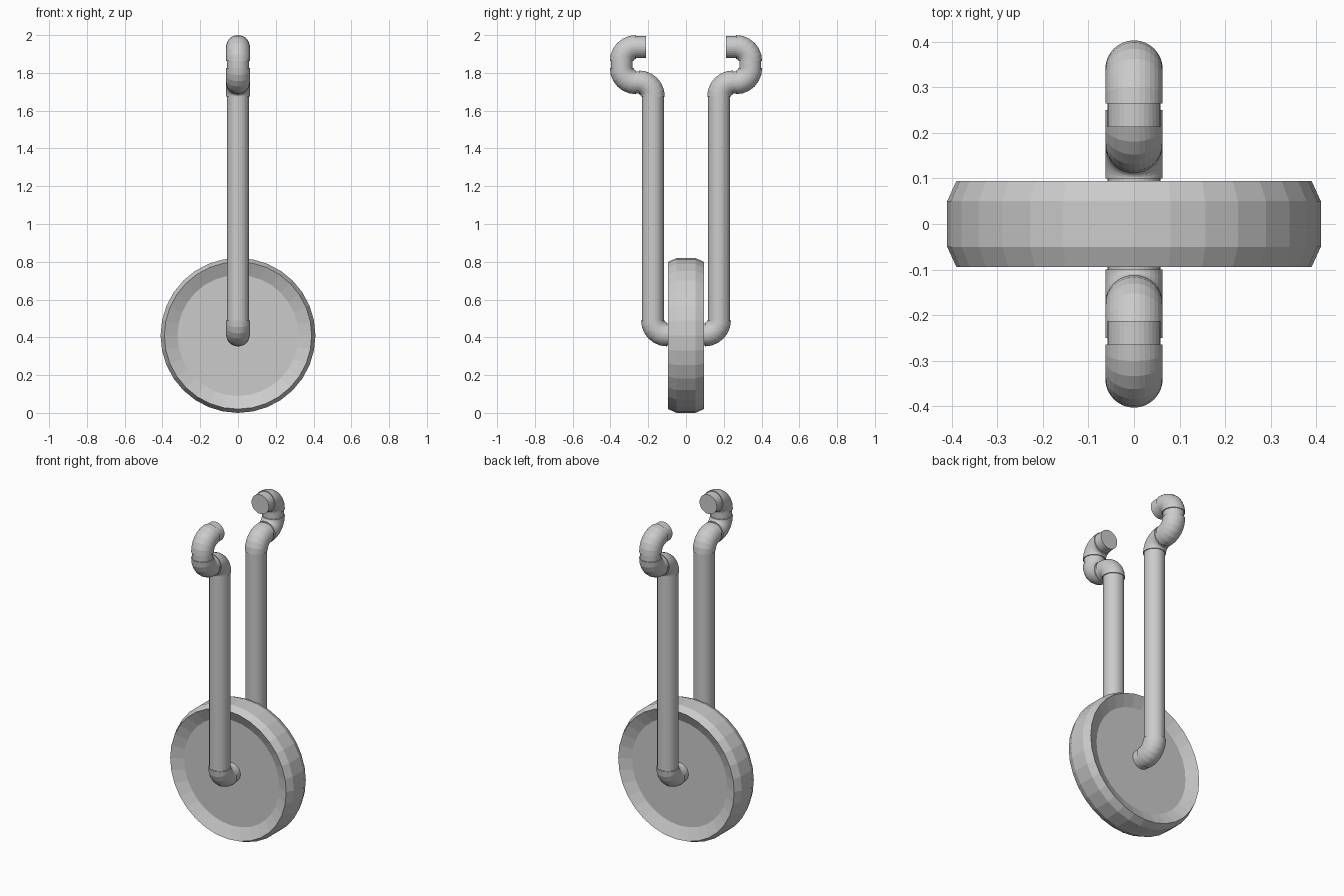
import bpy, bmesh, math
from mathutils import Vector

if "Cube" in bpy.data.objects:
    bpy.data.objects.remove(bpy.data.objects["Cube"])

SIDES = 32
PIPE_R, ELBOW_R, BEND = 0.058, 0.063, 0.075

grey = bpy.data.materials.new("plain grey")
grey.diffuse_color = (0.6, 0.6, 0.6, 1)
grey.use_nodes = True
grey.node_tree.nodes["Principled BSDF"].inputs["Base Color"].default_value = grey.diffuse_color


def finish(bm, name):
    bmesh.ops.recalc_face_normals(bm, faces=bm.faces)
    me = bpy.data.meshes.new(name)
    bm.to_mesh(me)
    bm.free()
    me.materials.append(grey)
    ob = bpy.data.objects.new(name, me)
    bpy.context.collection.objects.link(ob)
    return ob


def skin(bm, rings):
    # join successive rings and cap both ends
    for a, b in zip(rings, rings[1:]):
        for i in range(len(a)):
            j = (i + 1) % len(a)
            bm.faces.new((a[i], a[j], b[j], b[i]))
    bm.faces.new(rings[0])
    bm.faces.new(rings[-1])


def tube(name, stations, radius):
    # stations: (y, z, direction angle) in the side plane
    bm = bmesh.new()
    rings = []
    for y, z, ang in stations:
        n = Vector((0, -math.sin(ang), math.cos(ang)))
        ring = []
        for k in range(SIDES):
            t = 2 * math.pi * k / SIDES
            ring.append(bm.verts.new(Vector((0, y, z)) + n * radius * math.cos(t)
                                     + Vector((1, 0, 0)) * radius * math.sin(t)))
        rings.append(ring)
    skin(bm, rings)
    return finish(bm, name)


def pipe(name, p, q):
    ang = math.atan2(q[1] - p[1], q[0] - p[0])
    return tube(name, [(*p, ang), (*q, ang)], PIPE_R)


def elbow(name, cy, cz, start, steps=6):
    # quarter bend around (cy, cz), counter-clockwise from start degrees
    st = []
    for i in range(steps + 1):
        a = math.radians(start + 90 * i / steps)
        st.append((cy + BEND * math.cos(a), cz + BEND * math.sin(a), a + math.pi / 2))
    return tube(name, st, ELBOW_R)


# wheel: turned profile (y, radius) with chamfered tread and dished sides
bm = bmesh.new()
profile = [(-0.06, 0.32), (-0.094, 0.39), (-0.05, 0.41),
           (0.05, 0.41), (0.094, 0.39), (0.06, 0.32)]
rings = [[bm.verts.new((r * math.cos(2 * math.pi * k / 32), y,
                        0.41 + r * math.sin(2 * math.pi * k / 32)))
          for k in range(32)] for y, r in profile]
skin(bm, rings)
finish(bm, "wheel")

# one fork side of pipes and elbows, mirrored to the other side
parts = [
    pipe("axle_stub", (0.05, 0.415), (0.11, 0.415)),
    elbow("lower_elbow", 0.10, 0.49, 270),
    pipe("fork_leg", (0.175, 0.48), (0.175, 1.685)),
    elbow("shoulder_elbow", 0.25, 1.675, 90),
    pipe("shoulder_joint", (0.24, 1.75), (0.275, 1.75)),
    elbow("handle_lower_elbow", 0.265, 1.825, 270),
    pipe("handle_joint", (0.34, 1.815), (0.34, 1.872)),
    elbow("handle_upper_elbow", 0.265, 1.862, 0),
    pipe("handle_end", (0.213, 1.937), (0.275, 1.937)),
]
pivot = bpy.data.objects.new("mirror_centre", None)
pivot.hide_render = True
bpy.context.collection.objects.link(pivot)
for ob in parts:
    m = ob.modifiers.new("Mirror", 'MIRROR')
    m.use_axis = (False, True, False)
    m.use_mirror_merge = False
    m.mirror_object = pivot
